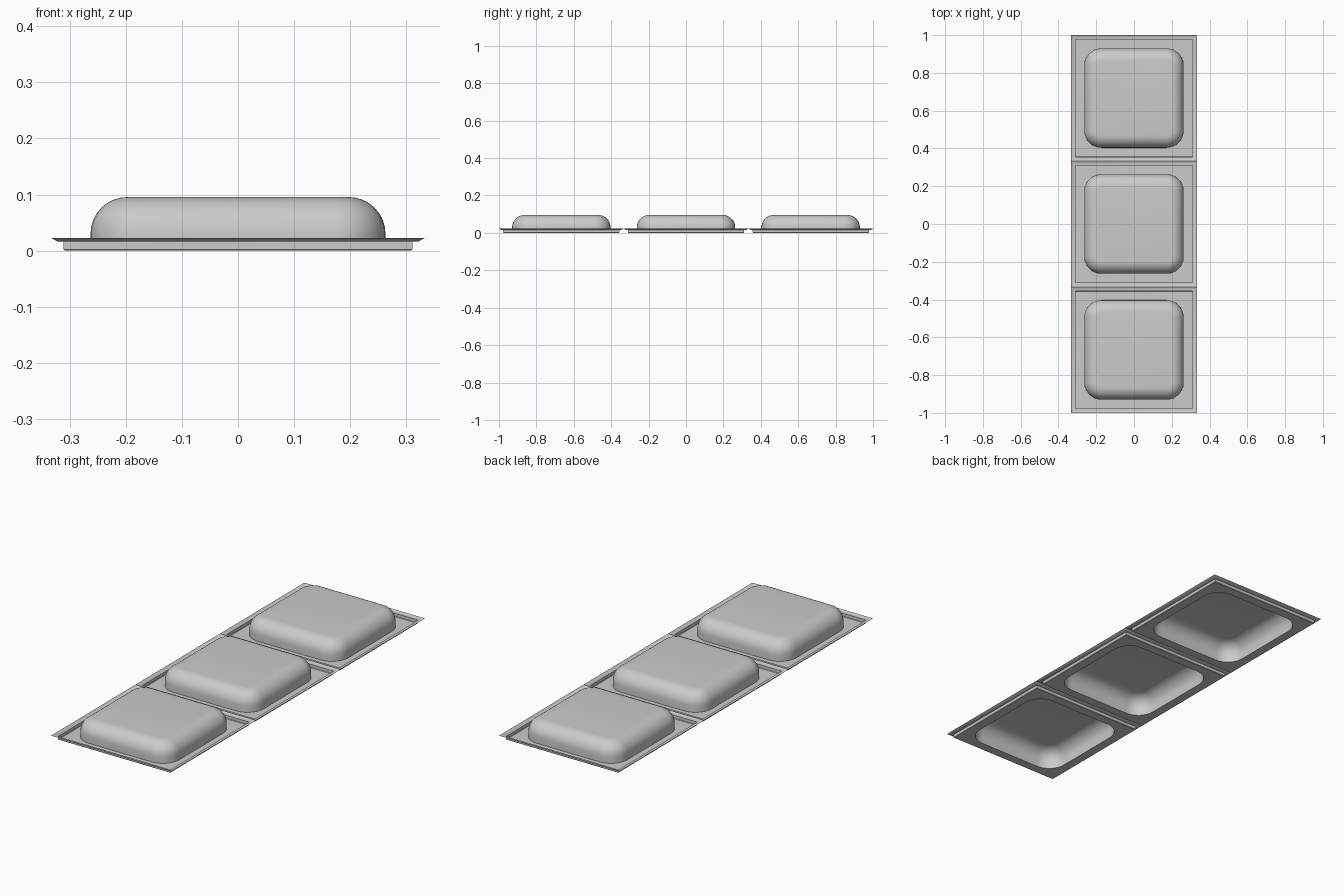
import bpy, bmesh, math

cube = bpy.data.objects.get("Cube")
if cube:
    bpy.data.objects.remove(cube)

PITCH = 2 / 3
CORNER_STEPS = 8

grey = bpy.data.materials.new("light_grey")
grey.use_nodes = True
grey.diffuse_color = (0.6, 0.6, 0.6, 1)
grey.node_tree.nodes["Principled BSDF"].inputs["Base Color"].default_value = (0.6, 0.6, 0.6, 1)


def ring(bm, half, z, radius):
    """Square loop of vertices with rounded corners."""
    verts = []
    c = half - radius
    for i, (sx, sy) in enumerate(((1, 1), (-1, 1), (-1, -1), (1, -1))):
        for k in range(CORNER_STEPS + 1):
            a = math.pi / 2 * (i + k / CORNER_STEPS)
            verts.append(bm.verts.new((sx * c + radius * math.cos(a),
                                       sy * c + radius * math.sin(a), z)))
    return verts


# Section from the outer lip inward: half width, height, corner radius
section = [
    (PITCH / 2, 0.0225, 0), (0.322, 0.0165, 0), (0.311, 0.0165, 0),
    (0.311, 0.002, 0), (0.309, 0, 0),
    (0.263, 0, 0.09), (0.263, 0.03, 0.09),
]
# Rounded shoulder of the raised pad
SHOULDER = 0.0655
for k in range(1, 9):
    a = math.pi / 2 * k / 8
    inset = SHOULDER * (1 - math.cos(a))
    section.append((0.263 - inset, 0.03 + SHOULDER * math.sin(a), 0.09 - inset))


def pad_tile(name, y):
    """One hollow shell: lip, sunken floor and raised pad."""
    bm = bmesh.new()
    loops = [ring(bm, *s) for s in section]
    for a, b in zip(loops, loops[1:]):
        n = len(a)
        for i in range(n):
            j = (i + 1) % n
            bm.faces.new((a[i], a[j], b[j], b[i]))
    bm.faces.new(loops[-1])
    bmesh.ops.remove_doubles(bm, verts=bm.verts, dist=1e-5)
    mesh = bpy.data.meshes.new(name)
    bm.to_mesh(mesh)
    bm.free()
    mesh.materials.append(grey)
    obj = bpy.data.objects.new(name, mesh)
    obj.location.y = y
    bpy.context.collection.objects.link(obj)
    bpy.ops.object.select_all(action='DESELECT')
    obj.select_set(True)
    bpy.context.view_layer.objects.active = obj
    bpy.ops.object.shade_smooth_by_angle(angle=math.radians(30))


for name, step in (("front_pad_tile", -1), ("middle_pad_tile", 0), ("back_pad_tile", 1)):
    pad_tile(name, step * PITCH)
